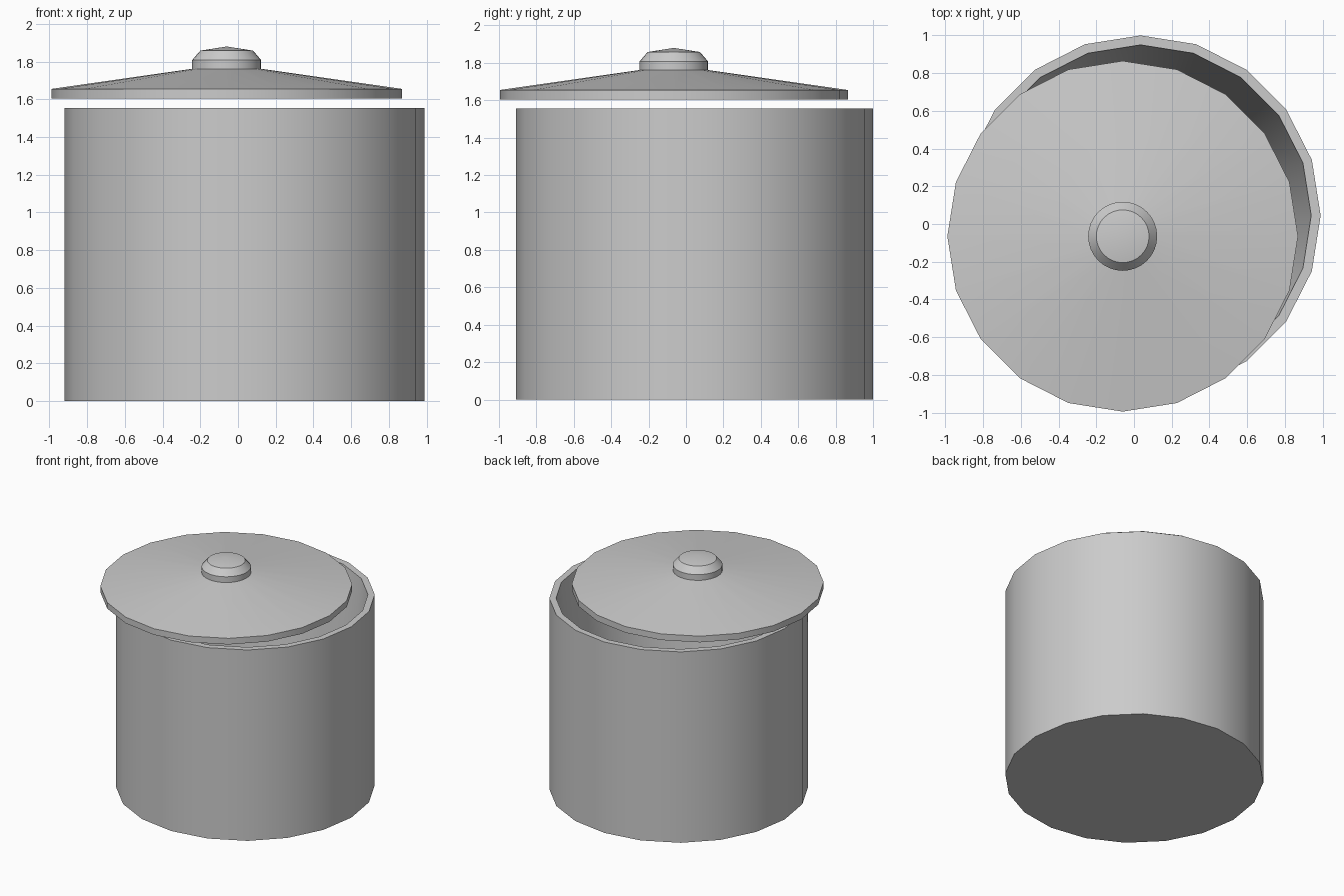
import bpy, bmesh, math

if "Cube" in bpy.data.objects:
    bpy.data.objects.remove(bpy.data.objects["Cube"])


def lathe(name, profile, sides, centre):
    """Revolve (radius, z) points around a vertical axis; radius 0 makes a pole."""
    bm = bmesh.new()
    rings = []
    for r, z in profile:
        if r == 0:
            rings.append([bm.verts.new((0, 0, z))] * sides)
        else:
            rings.append([bm.verts.new((r * math.cos(2 * math.pi * i / sides),
                                        r * math.sin(2 * math.pi * i / sides), z))
                          for i in range(sides)])
    for a, b in zip(rings, rings[1:]):
        for i in range(sides):
            j = (i + 1) % sides
            corners = list(dict.fromkeys((a[i], a[j], b[j], b[i])))
            bm.faces.new(corners)
    bmesh.ops.recalc_face_normals(bm, faces=bm.faces[:])
    mesh = bpy.data.meshes.new(name)
    bm.to_mesh(mesh)
    bm.free()
    obj = bpy.data.objects.new(name, mesh)
    obj.location = (centre[0], centre[1], 0)
    bpy.context.collection.objects.link(obj)
    bpy.ops.object.select_all(action='DESELECT')
    obj.select_set(True)
    bpy.context.view_layer.objects.active = obj
    bpy.ops.object.shade_smooth_by_angle(angle=math.radians(30))
    return obj


# Hollow pot with a thick rim and tapering inside
lathe("pot", [(0, 0), (0.955, 0), (0.955, 1.555), (0.905, 1.555),
              (0.76, 0.08), (0, 0.08)], 20, (0.035, 0.045))

# Shallow conical lid, pushed off-centre
LID = (-0.06, -0.065)
lathe("lid", [(0, 1.605), (0.93, 1.605), (0.93, 1.655),
              (0.18, 1.762), (0, 1.785)], 20, LID)

# Round knob with a chamfered top
lathe("lid_knob", [(0, 1.75), (0.183, 1.75), (0.183, 1.808),
                   (0.14, 1.858), (0, 1.88)], 32, LID)
